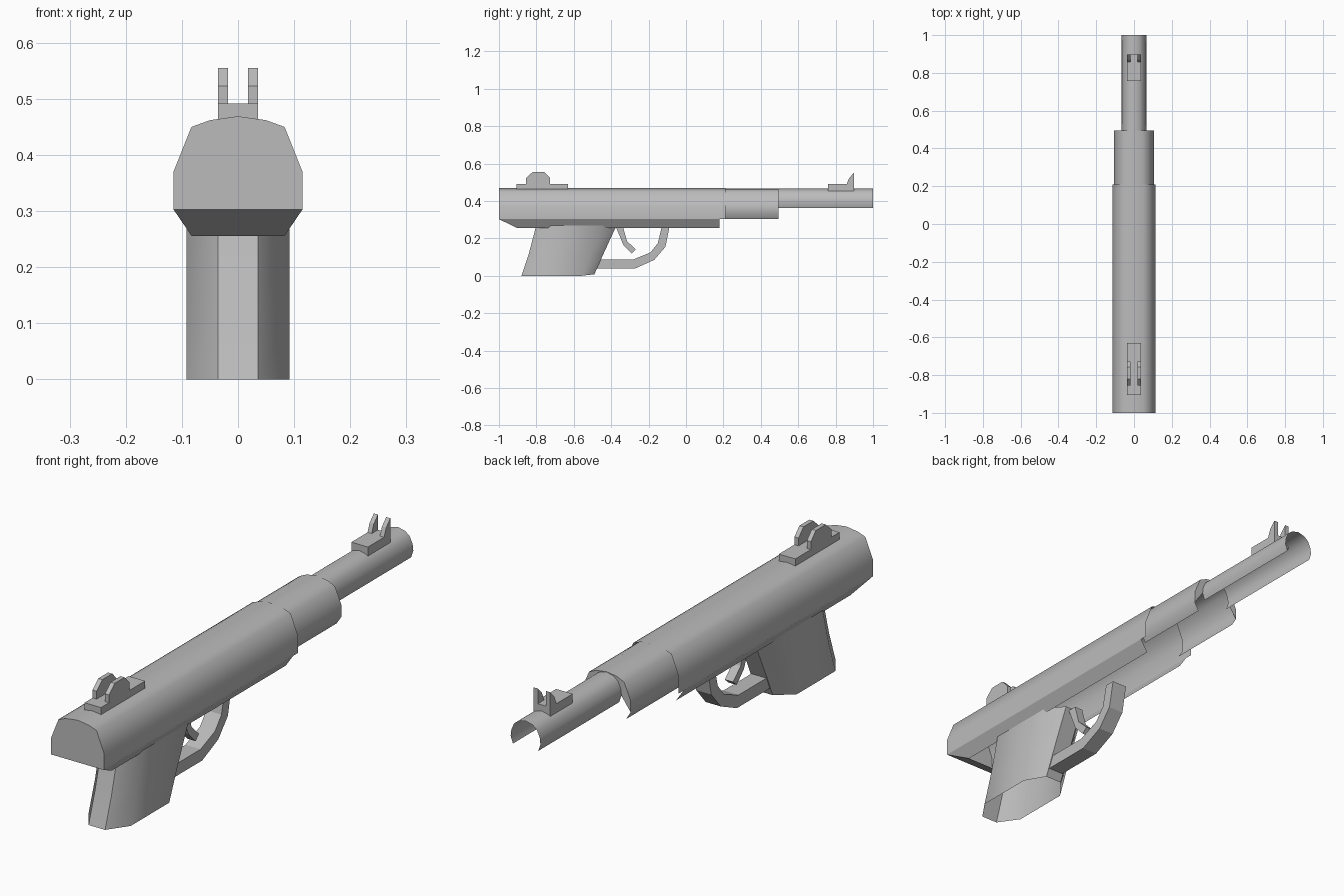
import bpy, bmesh, math

cube = bpy.data.objects.get("Cube")
if cube:
    bpy.data.objects.remove(cube)

grey = bpy.data.materials.new("plain grey")
grey.use_nodes = True
TONE = (0.5, 0.5, 0.5, 1)
grey.diffuse_color = TONE
grey.node_tree.nodes["Principled BSDF"].inputs["Base Color"].default_value = TONE


def finish(name, bm, angle):
    """Turn a bmesh into a named, shaded object."""
    mesh = bpy.data.meshes.new(name)
    bm.to_mesh(mesh)
    bm.free()
    mesh.materials.append(grey)
    obj = bpy.data.objects.new(name, mesh)
    bpy.context.collection.objects.link(obj)
    bpy.ops.object.select_all(action="DESELECT")
    obj.select_set(True)
    bpy.context.view_layer.objects.active = obj
    bpy.ops.object.shade_smooth_by_angle(angle=math.radians(angle))
    return obj


def loft(name, rows, closed=False, angle=55, cap=False):
    """Skin between rows of points; cap fills the first row."""
    bm = bmesh.new()
    rings = [[bm.verts.new(p) for p in row] for row in rows]
    n = len(rings[0])
    for a, b in zip(rings, rings[1:]):
        for i in range(n if closed else n - 1):
            j = (i + 1) % n
            bm.faces.new((a[i], a[j], b[j], b[i]))
    if cap:
        bm.faces.new(rings[0][::-1])
    return finish(name, bm, angle)


def arch(half):
    """Mirror a half profile, listed bottom to top, into a full arch."""
    return half + [(-x, z) for x, z in half[-2::-1]]


def plate(name, side, x0, x1, angle=20):
    """Extrude a side outline (y, z) across x."""
    bm = bmesh.new()
    face = bm.faces.new([bm.verts.new((x0, y, z)) for y, z in side])
    out = bmesh.ops.extrude_face_region(bm, geom=[face])
    moved = [v for v in out["geom"] if isinstance(v, bmesh.types.BMVert)]
    bmesh.ops.translate(bm, verts=moved, vec=(x1 - x0, 0, 0))
    bmesh.ops.recalc_face_normals(bm, faces=bm.faces)
    return finish(name, bm, angle)


# Receiver: open-bottomed arch with a closed, chamfered near end
upper = [(0.115, 0.303), (0.115, 0.37), (0.083, 0.45), (0.05, 0.462), (0, 0.469)]
body = arch(upper)
lower = 0.256
back = [(x, -1, z) for x, z in body]
far = [(x, 0.21, z) for x, z in body]
loft("receiver", [back, far], cap=True)
loft("receiver_end_slope", [
    [(-0.115, -1, 0.303), (0.115, -1, 0.303)],
    [(-0.083, -0.905, lower), (0.083, -0.905, lower)]])
for side, label in ((1, "left"), (-1, "right")):
    top_row = [(side * 0.115, y, 0.303) for y in (-1, -0.905, 0.18)]
    low_row = [(side * 0.083, y, lower) for y in (-0.905, 0.18)]
    rows = [top_row, [low_row[0]] + low_row]
    bm = bmesh.new()
    t = [bm.verts.new(p) for p in top_row]
    b = [bm.verts.new(p) for p in low_row]
    for f in ((t[0], b[0], t[1]), (t[1], b[0], b[1], t[2])):
        bm.faces.new(f if side > 0 else f[::-1])
    finish("receiver_lower_lip_" + label, bm, 30)

# Fore section and barrel: narrower open arches joined by a step face
fore = arch([(0.085, 0.303), (0.105, 0.335), (0.105, 0.38),
             (0.077, 0.446), (0.045, 0.461), (0, 0.467)])
barrel = arch([(0.055, 0.362), (0.065, 0.39), (0.062, 0.415),
               (0.05, 0.443), (0.03, 0.459), (0, 0.466)])
loft("fore_section", [[(x, y, z) for x, z in fore] for y in (0.17, 0.495)])
loft("barrel", [[(x, y, z) for x, z in barrel] for y in (0.495, 1)])
loft("barrel_step", [[(x, 0.495, z) for x, z in fore[1:-1]],
                     [(x, 0.495, z) for x, z in barrel[1:-1]]])


# Grip: stretched octagon tube leaning toward the barrel, open below
def grip_ring(y0, y1, z, lift):
    near = [(-0.036, y0, z), (0.036, y0, z), (0.092, y0 + 0.08, z)]
    rear = [(0.092, y1 - 0.07, z), (0.036, y1, z + lift)]
    return near + rear + [(-x, y, h) for x, y, h in (rear[1], rear[0], near[2])]


loft("grip", [grip_ring(-0.88, -0.49, 0, 0.008),
              grip_ring(-0.84, -0.44, 0.12, 0),
              grip_ring(-0.80, -0.37, 0.272, 0)], closed=True, angle=48)

# Trigger guard and trigger
plate("trigger_guard", [
    (-0.50, 0.04), (-0.27, 0.04), (-0.17, 0.085), (-0.11, 0.155), (-0.088, 0.262),
    (-0.13, 0.262), (-0.15, 0.175), (-0.19, 0.125), (-0.28, 0.088), (-0.48, 0.088)],
    -0.033, 0.033)
plate("trigger", [
    (-0.375, 0.262), (-0.335, 0.165), (-0.29, 0.12), (-0.268, 0.14),
    (-0.315, 0.185), (-0.337, 0.262)], -0.018, 0.018)

# Sights: a base block with a pair of upright ears each
plate("rear_sight_base", [(-0.905, 0.45), (-0.63, 0.45), (-0.63, 0.492), (-0.905, 0.492)],
      -0.036, 0.036)
plate("front_sight_base", [(0.758, 0.45), (0.898, 0.45), (0.898, 0.49), (0.758, 0.49)],
      -0.036, 0.036)
for side, label in ((1, "left"), (-1, "right")):
    plate("rear_sight_ear_" + label, [
        (-0.855, 0.49), (-0.855, 0.523), (-0.82, 0.555), (-0.758, 0.555),
        (-0.727, 0.523), (-0.727, 0.49)], side * 0.018, side * 0.036)
    plate("front_sight_ear_" + label, [
        (0.858, 0.488), (0.872, 0.523), (0.898, 0.55), (0.898, 0.488)],
        side * 0.018, side * 0.036)
